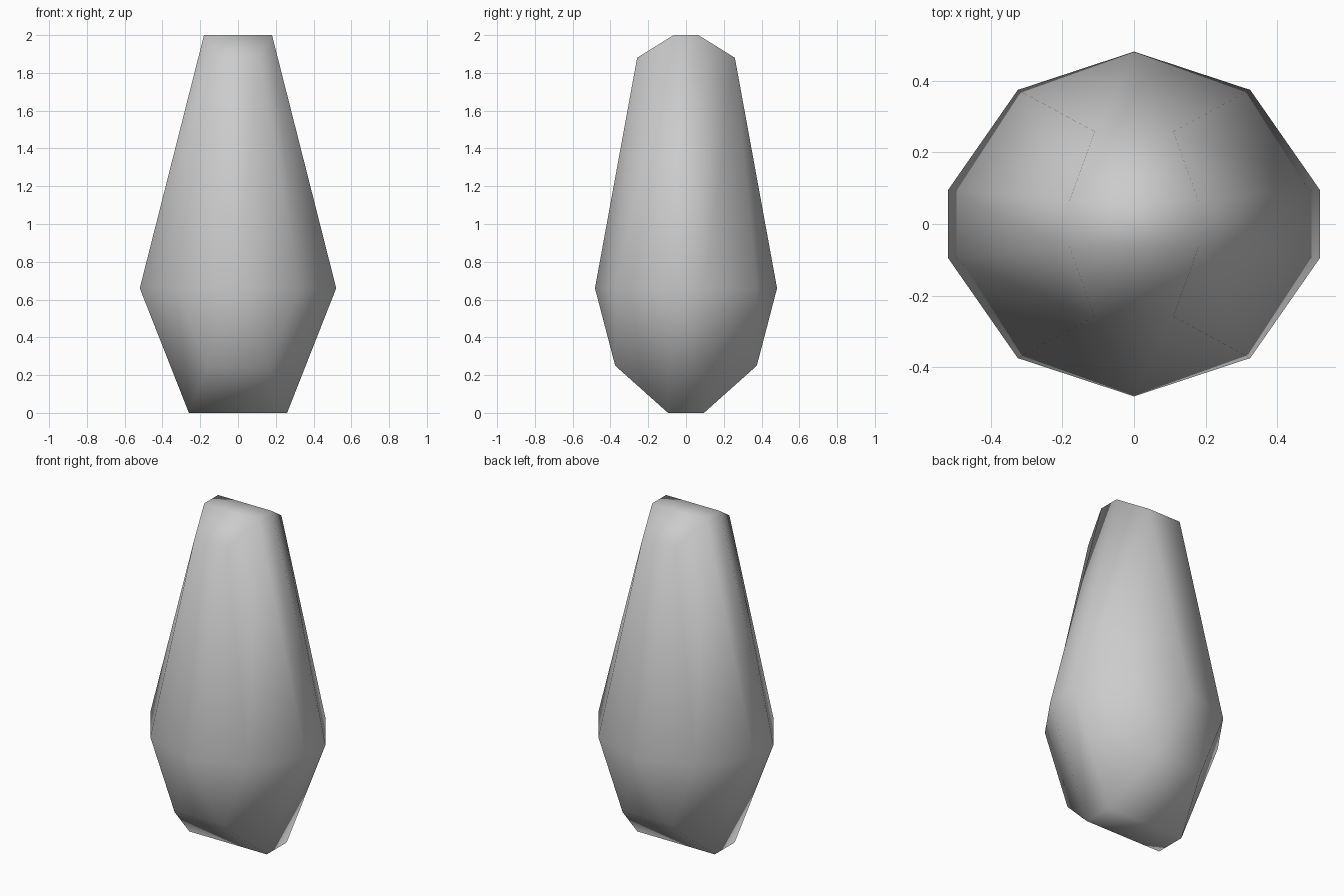
import bpy, bmesh

if "Cube" in bpy.data.objects:
    bpy.data.objects.remove(bpy.data.objects["Cube"])

# Outline in x/z around the depth axis, with a depth scale: top is tapered
# each entry: (x, z) on the inner ring, (x, z) on the outer ring, depth scale
PROFILE = [
    ((0.52, 0.66), (0.325, 0.66), 1.0),
    ((0.18, 2.00), (0.11, 1.88), 0.69),
    ((-0.18, 2.00), (-0.11, 1.88), 0.69),
    ((-0.52, 0.66), (-0.325, 0.66), 1.0),
    ((-0.26, 0.00), (-0.1625, 0.25), 1.0),
    ((0.26, 0.00), (0.1625, 0.25), 1.0),
]
RING_DEPTH = (0.095, 0.375)
POLE = 0.482

bm = bmesh.new()


def ring(side, level):
    """Six-sided ring at one depth level on the front (-1) or back (+1)."""
    return [bm.verts.new((p[level][0], side * RING_DEPTH[level] * p[2], p[level][1]))
            for p in PROFILE]


# Rings from front to back, closed by a pole at each end
rings = [ring(-1, 1), ring(-1, 0), ring(1, 0), ring(1, 1)]
front_pole = bm.verts.new((0, -POLE, 0.66))
back_pole = bm.verts.new((0, POLE, 0.66))
n = len(PROFILE)
for i in range(n):
    j = (i + 1) % n
    bm.faces.new((front_pole, rings[0][i], rings[0][j]))
    for a, b in zip(rings, rings[1:]):
        bm.faces.new((a[i], b[i], b[j], a[j]))
    bm.faces.new((back_pole, rings[-1][j], rings[-1][i]))
bmesh.ops.recalc_face_normals(bm, faces=bm.faces)
for f in bm.faces:
    f.smooth = True

# Stone body
mesh = bpy.data.meshes.new("stone_body")
bm.to_mesh(mesh)
bm.free()
body = bpy.data.objects.new("stone_body", mesh)
bpy.context.collection.objects.link(body)

grey = bpy.data.materials.new("light_grey")
grey.diffuse_color = (0.6, 0.6, 0.6, 1)
grey.use_nodes = True
grey.node_tree.nodes["Principled BSDF"].inputs["Base Color"].default_value = grey.diffuse_color
mesh.materials.append(grey)
